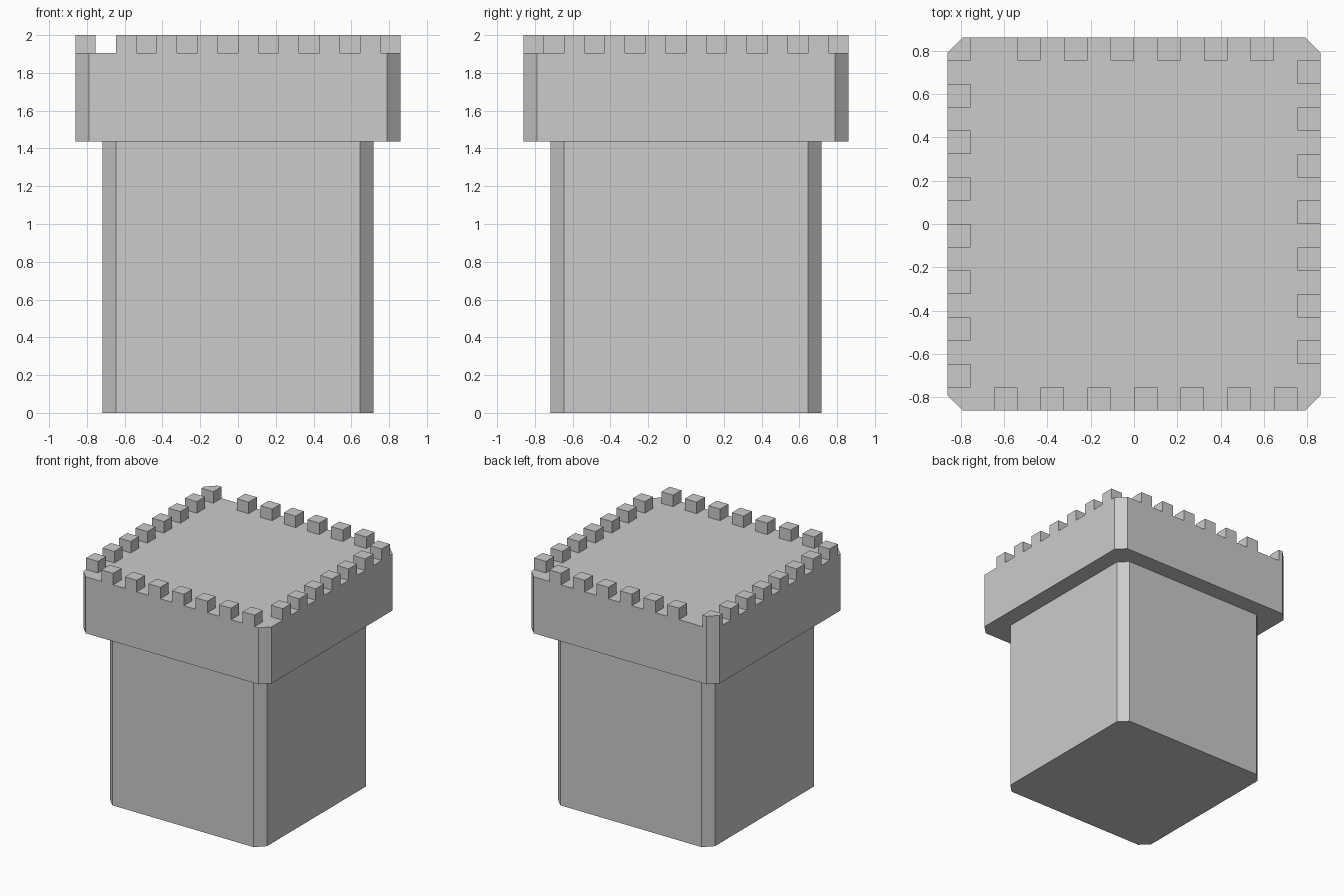
import bpy, bmesh

if "Cube" in bpy.data.objects:
    bpy.data.objects.remove(bpy.data.objects["Cube"])

R = 0.861            # half width of the battlement block
BODY = R * 5 / 6     # half width of the shaft
CUT = R / 12         # corner chamfer
CELL = R / 8         # merlon size: 16 cells per side
Z_LEDGE, Z_DECK, Z_TOP = 1.438, 1.905, 2.0


def prism(bm, outline, z0, z1):
    """Extrude a closed outline from z0 to z1."""
    low = [bm.verts.new((x, y, z0)) for x, y in outline]
    high = [bm.verts.new((x, y, z1)) for x, y in outline]
    bm.faces.new(low[::-1])
    bm.faces.new(high)
    n = len(outline)
    for i in range(n):
        j = (i + 1) % n
        bm.faces.new((low[i], low[j], high[j], high[i]))


def finish(bm, name):
    bmesh.ops.recalc_face_normals(bm, faces=bm.faces[:])
    mesh = bpy.data.meshes.new(name)
    bm.to_mesh(mesh)
    bm.free()
    bpy.context.collection.objects.link(bpy.data.objects.new(name, mesh))


def chamfered_block(name, r, z0, z1):
    a = r - CUT
    bm = bmesh.new()
    prism(bm, [(-a, -r), (a, -r), (r, -a), (r, a),
               (a, r), (-a, r), (-r, a), (-r, -a)], z0, z1)
    finish(bm, name)


# Shaft and wider battlement block
chamfered_block("tower_shaft", BODY, 0, Z_LEDGE)
chamfered_block("battlement_block", R, Z_LEDGE, Z_DECK)

# Merlons on every second cell round the rim, as (column, row)
cells = [(i, 0) for i in range(2, 15, 2)]       # front
cells += [(15, i) for i in range(2, 15, 2)]     # right
cells += [(i, 15) for i in range(3, 14, 2)]     # back
cells += [(0, i) for i in range(1, 14, 2)]      # left

bm = bmesh.new()
for col, row in cells:
    x, y = -R + col * CELL, -R + row * CELL
    prism(bm, [(x, y), (x + CELL, y), (x + CELL, y + CELL), (x, y + CELL)],
          Z_DECK, Z_TOP)
finish(bm, "merlons")

# Chamfered merlon on the back left corner
bm = bmesh.new()
inner = R - CELL
prism(bm, [(-R, inner), (-inner, inner), (-inner, R), (-R + CUT, R), (-R, R - CUT)],
      Z_DECK, Z_TOP)
finish(bm, "corner_merlon")
